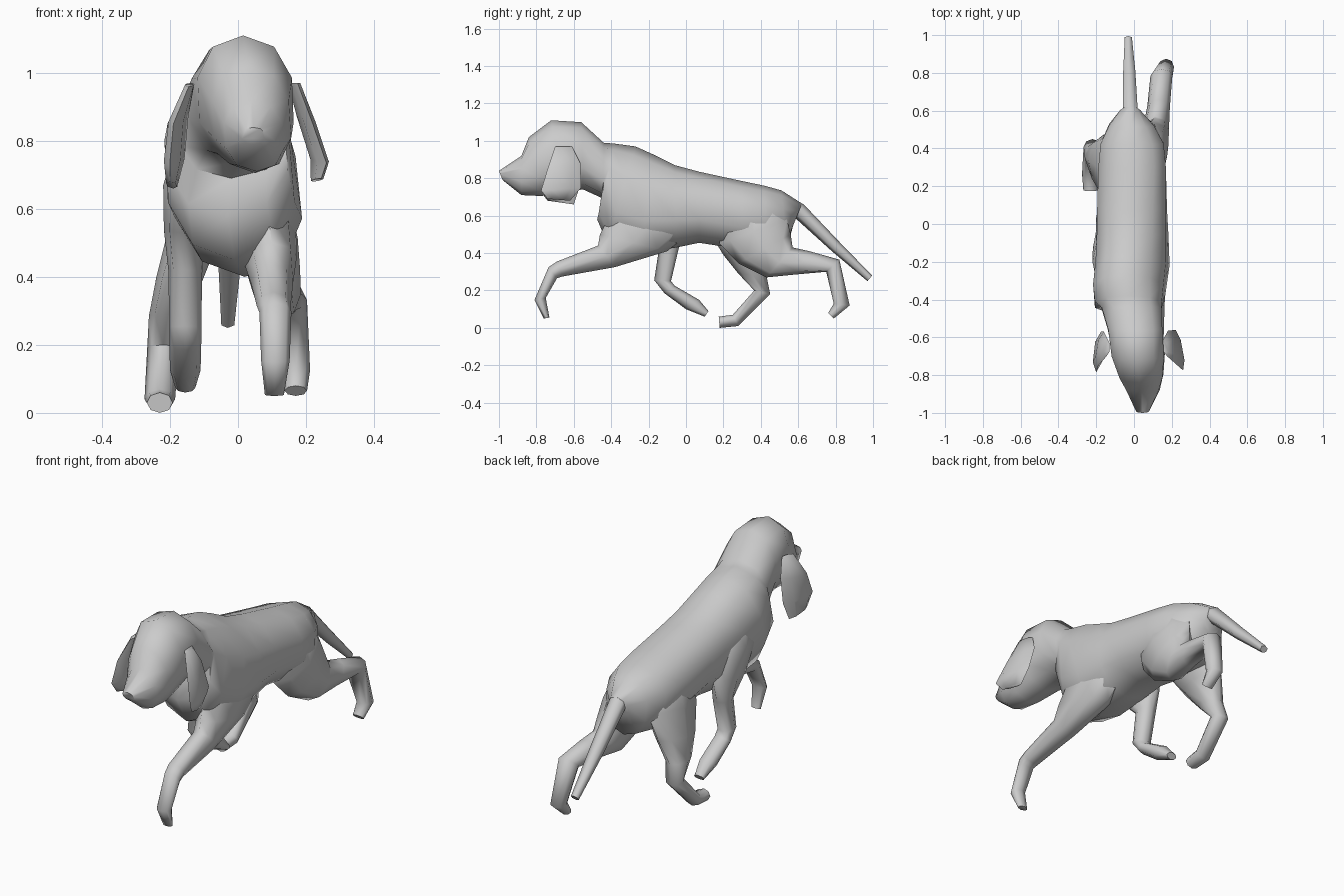
import bpy, bmesh, math
from mathutils import Vector


def loft(name, rings, sides=8, power=1.0):
    """Skin oval rings. Ring = y,z of one edge, y,z of the opposite edge, x of each edge, half width."""
    bm = bmesh.new()
    loops = []
    for ya, za, yb, zb, xa, xb, hw in rings:
        a, b = Vector((xa, ya, za)), Vector((xb, yb, zb))
        c, u, v = (a + b) / 2, (a - b) / 2, Vector((hw, 0, 0))
        loop = []
        for i in range(sides):
            t = 2 * math.pi * i / sides
            co, si = math.cos(t), math.sin(t)
            co = math.copysign(abs(co) ** power, co)
            si = math.copysign(abs(si) ** power, si)
            loop.append(bm.verts.new(c + u * co + v * si))
        loops.append(loop)
    for p, q in zip(loops, loops[1:]):
        for i in range(sides):
            j = (i + 1) % sides
            bm.faces.new((p[i], p[j], q[j], q[i]))
    bm.faces.new(loops[0])
    bm.faces.new(loops[-1])
    bmesh.ops.recalc_face_normals(bm, faces=bm.faces)
    me = bpy.data.meshes.new(name)
    bm.to_mesh(me)
    bm.free()
    ob = bpy.data.objects.new(name, me)
    bpy.context.collection.objects.link(ob)
    bpy.ops.object.select_all(action='DESELECT')
    ob.select_set(True)
    bpy.context.view_layer.objects.active = ob
    bpy.ops.object.shade_smooth_by_angle(angle=math.radians(75))
    return ob


# Head, neck and torso in one skin, nose to rump
loft("body", [
    (-1.00, .84, -.98, .79, .045, .045, .035),
    (-.88, .92, -.88, .71, .04, .055, .09),
    (-.84, 1.02, -.77, .705, .03, .05, .118),
    (-.72, 1.11, -.66, .73, .015, .03, .145),
    (-.56, 1.10, -.55, .74, .01, .0, .15),
    (-.44, .99, -.44, .69, -.01, -.02, .165),
    (-.38, .985, -.475, .58, -.03, -.03, .185),
    (-.27, .97, -.42, .45, -.04, -.01, .195),
    (-.17, .925, -.24, .40, -.035, .02, .195),
    (-.06, .87, -.05, .43, -.025, .01, .192),
    (.07, .835, .07, .455, -.02, .0, .19),
    (.30, .785, .30, .42, -.01, -.01, .187),
    (.42, .76, .43, .42, -.01, -.01, .175),
    (.51, .735, .54, .43, -.015, -.01, .125),
    (.62, .665, .57, .54, -.02, -.02, .055)], 10, 0.9)

# Tail
loft("tail", [
    (.46, .74, .50, .62, -.015, -.015, .07),
    (.63, .66, .57, .60, -.02, -.02, .045),
    (.82, .46, .78, .41, -.025, -.025, .037),
    (.995, .28, .97, .25, -.03, -.03, .022)], 6)

# Front leg reaching forward
loft("front_leg_right", [
    (-.33, .82, -.05, .72, .06, .06, .07),
    (-.41, .60, .02, .51, .085, .08, .088),
    (-.46, .50, -.10, .41, .10, .085, .08),
    (-.47, .44, -.38, .325, .10, .10, .062),
    (-.69, .355, -.66, .275, .105, .105, .05),
    (-.735, .325, -.69, .265, .11, .11, .047),
    (-.81, .15, -.75, .16, .11, .11, .042),
    (-.76, .05, -.73, .055, .107, .107, .028)])

# Front leg folded back under the chest
loft("front_leg_left", [
    (-.36, .80, -.10, .80, -.11, -.11, .07),
    (-.34, .66, -.06, .68, -.15, -.15, .07),
    (-.26, .53, .0, .55, -.16, -.16, .058),
    (-.145, .42, -.04, .42, -.155, -.155, .05),
    (-.17, .255, -.08, .25, -.155, -.155, .047),
    (-.115, .185, -.06, .225, -.155, -.155, .047),
    (.0, .10, .07, .15, -.155, -.155, .045),
    (.10, .06, .12, .09, -.155, -.155, .03)])

# Hind leg stretched backward
loft("hind_leg_right", [
    (.46, .72, .15, .64, .06, .06, .08),
    (.54, .58, .18, .45, .09, .085, .088),
    (.56, .50, .28, .345, .105, .10, .08),
    (.57, .43, .43, .27, .115, .115, .07),
    (.66, .41, .58, .285, .13, .13, .06),
    (.82, .365, .75, .30, .145, .145, .058),
    (.875, .12, .79, .13, .17, .17, .042),
    (.79, .05, .76, .08, .17, .17, .033)])

# Hind leg swinging forward
loft("hind_leg_left", [
    (.14, .70, .46, .70, -.08, -.08, .08),
    (.12, .52, .50, .56, -.13, -.12, .08),
    (.20, .39, .47, .41, -.175, -.165, .07),
    (.28, .29, .43, .28, -.205, -.205, .057),
    (.365, .20, .45, .18, -.22, -.22, .047),
    (.25, .07, .28, .01, -.23, -.23, .045),
    (.175, .06, .18, .0, -.23, -.23, .038)])

# Hanging ears
loft("ear_right", [
    (-.70, .97, -.61, .97, .175, .155, .015),
    (-.74, .85, -.565, .88, .22, .18, .02),
    (-.775, .735, -.56, .75, .26, .22, .02),
    (-.74, .69, -.62, .68, .245, .22, .014)], 6)
loft("ear_left", [
    (-.70, .96, -.61, .97, -.145, -.14, .015),
    (-.75, .85, -.57, .88, -.19, -.16, .025),
    (-.785, .74, -.57, .75, -.20, -.175, .028),
    (-.74, .68, -.60, .66, -.20, -.19, .016)], 6)
